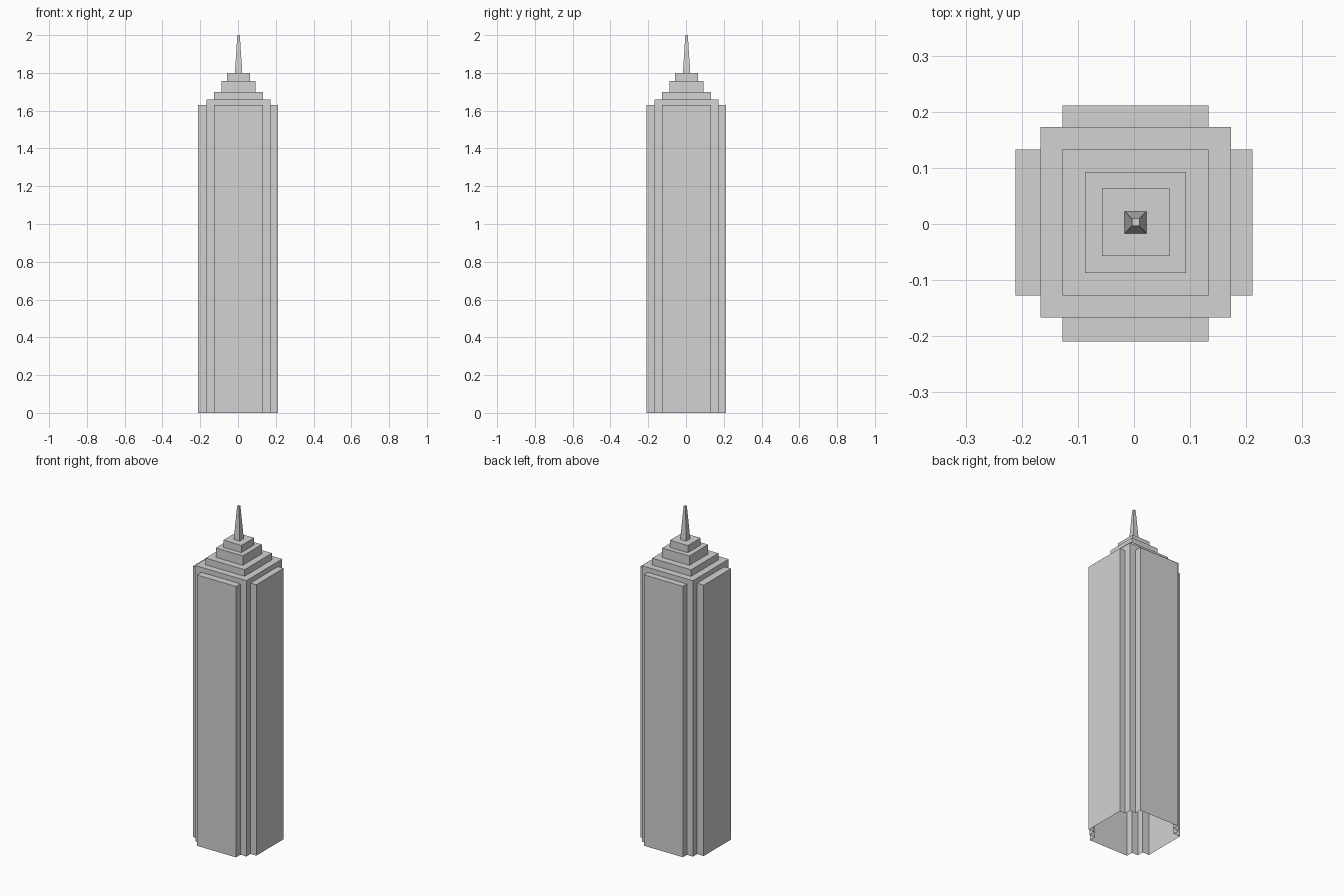
import bpy
import bmesh

cube = bpy.data.objects.get("Cube")
if cube:
    bpy.data.objects.remove(cube, do_unlink=True)

stone = bpy.data.materials.new("light_grey_stone")
stone.use_nodes = True
GREY = (0.65, 0.65, 0.65, 1)
stone.diffuse_color = GREY
stone.node_tree.nodes["Principled BSDF"].inputs["Base Color"].default_value = GREY

C = 0.003                       # the core sits slightly off the bounding centre
CORE, WING = 0.17, 0.13         # half widths of the core and the wings
LEFT, RIGHT, FRONT, BACK = 0.211, -0.211, -0.209, 0.211
WING_TOP, CORE_TOP = 1.63, 1.66


def finish(name, bm):
    bmesh.ops.remove_doubles(bm, verts=bm.verts, dist=0.0001)
    bmesh.ops.recalc_face_normals(bm, faces=bm.faces)
    mesh = bpy.data.meshes.new(name)
    bm.to_mesh(mesh)
    bm.free()
    mesh.materials.append(stone)
    obj = bpy.data.objects.new(name, mesh)
    bpy.context.collection.objects.link(obj)


def square(half, z):
    return [(C + sx * half, C + sy * half, z)
            for sx, sy in ((-1, -1), (1, -1), (1, 1), (-1, 1))]


def loft(bm, rings, closed=True):
    """Join successive point rings with quads."""
    rows = [[bm.verts.new(p) for p in ring] for ring in rings]
    for low, high in zip(rows, rows[1:]):
        n = len(low)
        for i in range(n if closed else n - 1):
            j = (i + 1) % n
            bm.faces.new((low[i], low[j], high[j], high[i]))
    return rows[-1]


# Four wings: three-sided walls open below, each with a flat top
lo, hi, a, b = C - WING, C + WING, C - CORE, C + CORE
wings = {
    "front_wing": [(lo, a), (lo, FRONT), (hi, FRONT), (hi, a)],
    "left_wing": [(b, lo), (LEFT, lo), (LEFT, hi), (b, hi)],
    "back_wing": [(hi, b), (hi, BACK), (lo, BACK), (lo, b)],
    "right_wing": [(a, hi), (RIGHT, hi), (RIGHT, lo), (a, lo)],
}
for name, path in wings.items():
    bm = bmesh.new()
    top = loft(bm, [[(x, y, z) for x, y in path] for z in (0, WING_TOP)], False)
    bm.faces.new(top)
    finish(name, bm)

# Corner piers between the wings, open inside
bm = bmesh.new()
for sx in (-1, 1):
    for sy in (-1, 1):
        path = [(WING, CORE), (CORE, CORE), (CORE, WING)]
        loft(bm, [[(C + sx * x, C + sy * y, z) for x, y in path]
                  for z in (0, WING_TOP)], False)
finish("corner_piers", bm)

# Stepped crown, one continuous shell
steps = [(CORE, CORE_TOP), (0.13, 1.70), (0.09, 1.757), (0.06, 1.80)]
rings, z = [], WING_TOP
for half, top in steps:
    rings += [square(half, z), square(half, top)]
    z = top
bm = bmesh.new()
bm.faces.new(loft(bm, rings))
finish("stepped_crown", bm)

# Tapered spire
bm = bmesh.new()
bm.faces.new(loft(bm, [square(0.0195, 1.80), square(0.0065, 2.0)]))
finish("spire", bm)
